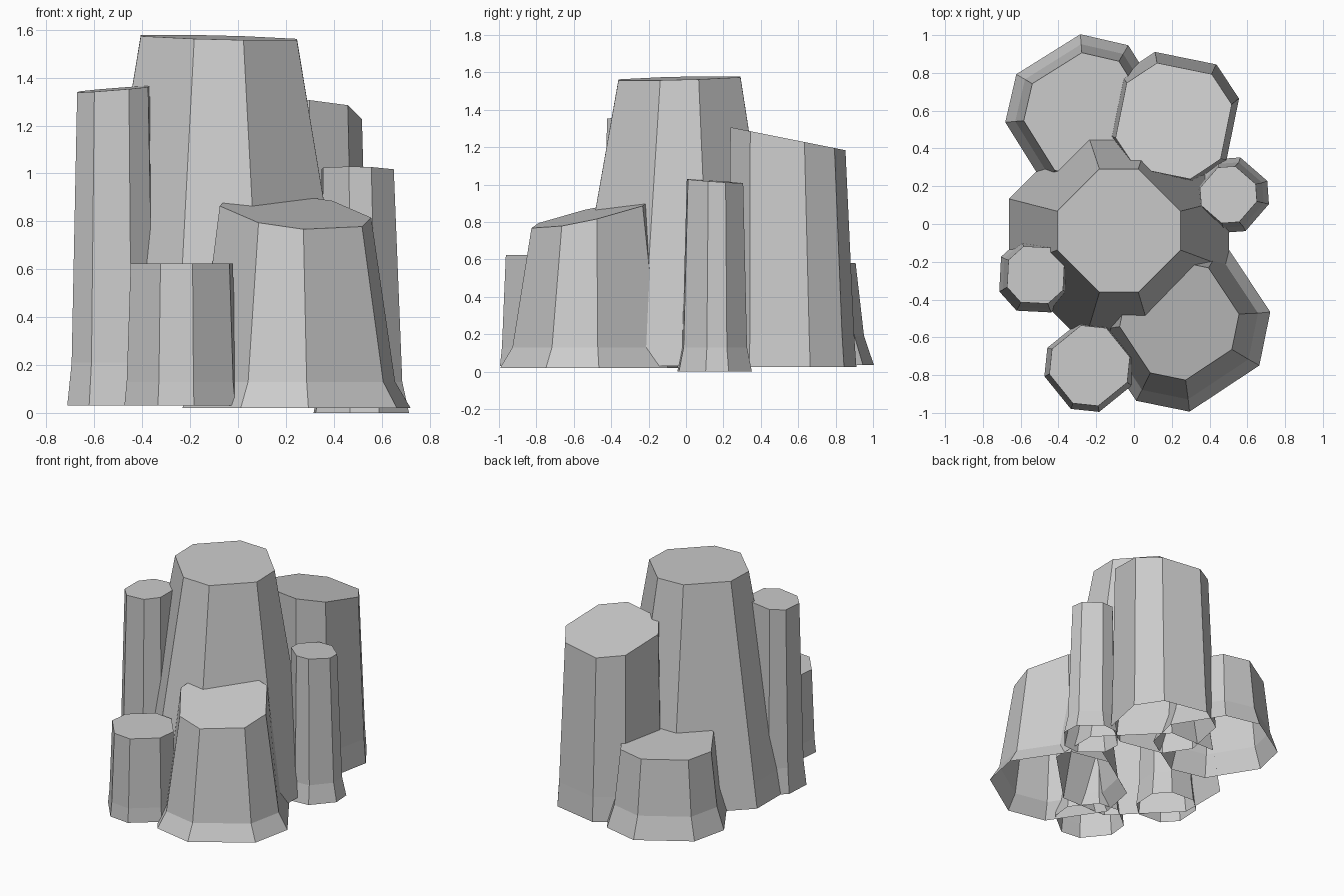
import bpy, math

if "Cube" in bpy.data.objects:
    bpy.data.objects.remove(bpy.data.objects["Cube"])


def column(name, base, top, rot, half, r, z, tilt):
    """Eight-sided tapering column, open underneath.
    base/top: ring centres, r/z: (foot, ankle, top) radii and heights,
    half: half the angle of each short side, tilt: slope of the cut top in x, y."""
    angles = [math.radians(rot + 90 * k + s * half) for k in range(4) for s in (-1, 1)]
    verts, faces = [], []
    for i in range(3):
        t = (z[i] - z[0]) / (z[2] - z[0])
        cx = base[0] + (top[0] - base[0]) * t
        cy = base[1] + (top[1] - base[1]) * t
        for a in angles:
            dx, dy = r[i] * math.cos(a), r[i] * math.sin(a)
            dz = dx * tilt[0] + dy * tilt[1] if i == 2 else 0
            verts.append((cx + dx, cy + dy, z[i] + dz))
    for i in range(2):
        for k in range(8):
            n = (k + 1) % 8
            faces.append((i * 8 + k, i * 8 + n, i * 8 + 8 + n, i * 8 + 8 + k))
    faces.append(tuple(range(16, 24)))
    mesh = bpy.data.meshes.new(name)
    mesh.from_pydata(verts, [], faces)
    obj = bpy.data.objects.new(name, mesh)
    bpy.context.collection.objects.link(obj)
    return obj


# Large rock columns
column("central_column", (-.08, -.05), (-.08, -.035), 0, 17.5,
       (.61, .58, .342), (.03, .2, 1.568), (-.025, .025))
column("back_right_column", (.21, .565), (.21, .545), 33.5, 17.5,
       (.36, .35, .32), (.025, .2, 1.245), (0, -.2))
column("back_left_column", (-.25, .573), (-.25, .573), -13, 17.5,
       (.433, .38, .335), (.035, .19, .58), (0, 0))
column("front_right_column", (.244, -.516), (.24, -.51), -11.5, 17.5,
       (.48, .415, .318), (.02, .13, .84), (-.1, .22))

# Small rock columns
column("front_small_column", (-.235, -.755), (-.235, -.75), -6, 18,
       (.245, .235, .218), (.03, .13, .623), (0, 0))
column("left_small_column", (-.52, -.275), (-.52, -.27), 42, 19,
       (.21, .19, .165), (.03, .21, 1.352), (.08, .03))
column("right_small_column", (.515, .153), (.5, .155), 4, 17.5,
       (.205, .178, .155), (0, .13, 1.018), (-.02, -.07))
